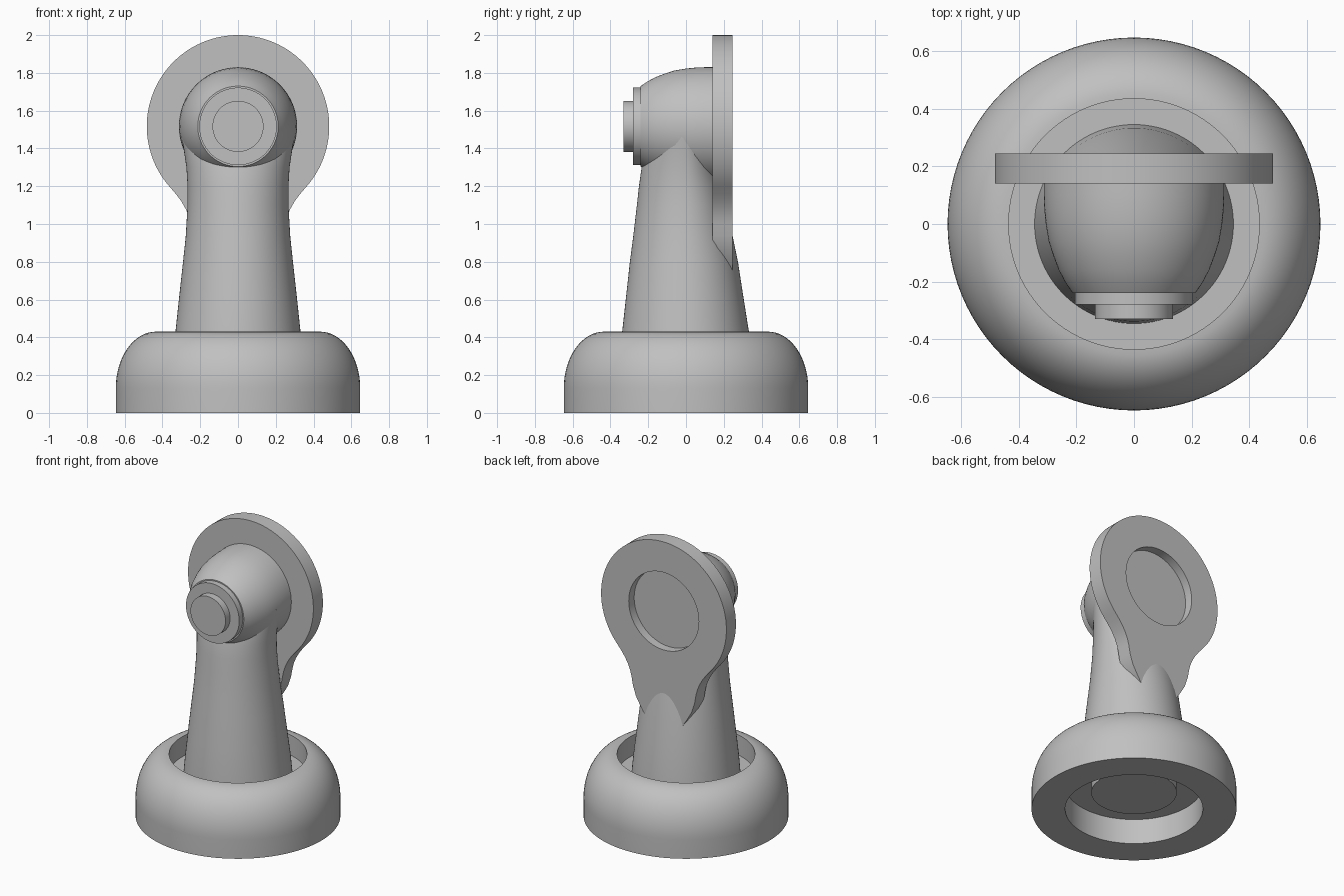
import bpy, bmesh
from math import sin, cos, pi, sqrt, radians
from mathutils import Matrix

cube = bpy.data.objects.get("Cube")
if cube:
    bpy.data.objects.remove(cube, do_unlink=True)

grey = bpy.data.materials.new("plain grey")
grey.use_nodes = True
colour = (0.53, 0.53, 0.53, 1)
grey.diffuse_color = colour
grey.node_tree.nodes["Principled BSDF"].inputs["Base Color"].default_value = colour

SEG = 96
AXIS_Z = 1.517
# Turns the lathe axis from +z to +y at the height of the head
SIDEWAYS = Matrix.Translation((0, 0, AXIS_Z)) @ Matrix.Rotation(-pi / 2, 4, 'X')


def finish(name, bm):
    bmesh.ops.remove_doubles(bm, verts=bm.verts, dist=1e-5)
    bmesh.ops.recalc_face_normals(bm, faces=bm.faces)
    mesh = bpy.data.meshes.new(name)
    bm.to_mesh(mesh)
    bm.free()
    mesh.materials.append(grey)
    obj = bpy.data.objects.new(name, mesh)
    bpy.context.collection.objects.link(obj)
    return obj


def smooth(obj):
    bpy.ops.object.select_all(action='DESELECT')
    obj.select_set(True)
    bpy.context.view_layer.objects.active = obj
    bpy.ops.object.shade_smooth_by_angle(angle=radians(30))


def loft(name, rings, matrix=Matrix()):
    """Skin stacked rings given as (height, x radius, -y radius, +y radius)."""
    bm = bmesh.new()
    loops = []
    for z, rx, front, back in rings:
        loop = []
        for i in range(SEG):
            a = 2 * pi * i / SEG
            ry = back if sin(a) > 0 else front
            loop.append(bm.verts.new(matrix @ Matrix.Translation((rx * cos(a), ry * sin(a), z)).to_translation()))
        loops.append(loop)
    for low, high in zip(loops, loops[1:]):
        for i in range(SEG):
            j = (i + 1) % SEG
            bm.faces.new((low[i], low[j], high[j], high[i]))
    bm.faces.new(loops[0])
    bm.faces.new(loops[-1])
    return finish(name, bm)


def lathe(name, profile, matrix=Matrix()):
    return loft(name, [(z, r, r, r) for r, z in profile], matrix)


# Domed base ring with a raised floor and a boss underneath
dome = [(0.435 + 0.212 * cos(t * pi / 32), 0.13 + 0.3 * sin(t * pi / 32)) for t in range(17)]
base = lathe("base", [(0.27, 0.12), (0.27, 0.175), (0.435, 0.175), (0.435, 0), (0.647, 0)]
             + dome + [(0.435, 0.29)])
smooth(base)

# Tapered column, widening sideways into the head
column = loft("column", [
    (0.28, 0.346, 0.346, 0.346), (0.43, 0.331, 0.338, 0.333),
    (0.6, 0.313, 0.319, 0.306), (0.8, 0.291, 0.297, 0.275),
    (0.93, 0.277, 0.28, 0.248), (1.1, 0.267, 0.26, 0.215),
    (1.2, 0.267, 0.249, 0.195), (1.3, 0.273, 0.235, 0.17),
    (1.4, 0.288, 0.21, 0.16), (1.46, 0.299, 0.19, 0.16), (1.52, 0.305, 0.17, 0.16)])
smooth(column)

# Rounded horizontal head
head = lathe("head", [(0.213, -0.24), (0.237, -0.205), (0.261, -0.16), (0.28, -0.11),
                      (0.296, -0.06), (0.306, 0), (0.311, 0.05), (0.313, 0.1), (0.313, 0.15)], SIDEWAYS)
smooth(head)

# Stepped cap on the front of the head
cap = lathe("front_cap", [(0.135, -0.33), (0.135, -0.28), (0.205, -0.28), (0.205, -0.23)], SIDEWAYS)
smooth(cap)

# Flange: a disc whose lower edge sweeps into a neck
R = 0.483
start = -0.72
side = [(R * cos(a), AXIS_Z + R * sin(a))
        for a in [pi / 2 + (start - pi / 2) * i / 48 for i in range(49)]]
side += [(0.33, 1.16), (0.3, 1.12), (0.277, 1.08), (0.26, 1.04), (0.249, 1.0),
         (0.238, 0.94), (0.215, 0.87), (0.18, 0.81), (0.135, 0.74)]
outline = side + [(-x, z) for x, z in reversed(side[1:])]
bm = bmesh.new()
face = bm.faces.new([bm.verts.new((x, 0.14, z)) for x, z in outline])
grown = bmesh.ops.extrude_face_region(bm, geom=[face])["geom"]
bmesh.ops.translate(bm, vec=(0, 0.105, 0),
                    verts=[v for v in grown if isinstance(v, bmesh.types.BMVert)])
flange = finish("flange", bm)

# Round pocket in the back of the flange
cutter = lathe("pocket_cutter", [(0.27, 0.185), (0.27, 0.4)], SIDEWAYS)
cutter.hide_render = True
cut = flange.modifiers.new("pocket", 'BOOLEAN')
cut.operation = 'DIFFERENCE'
cut.solver = 'EXACT'
cut.object = cutter
bpy.context.view_layer.objects.active = flange
bpy.ops.object.modifier_apply(modifier=cut.name)
bpy.data.objects.remove(cutter, do_unlink=True)
smooth(flange)
